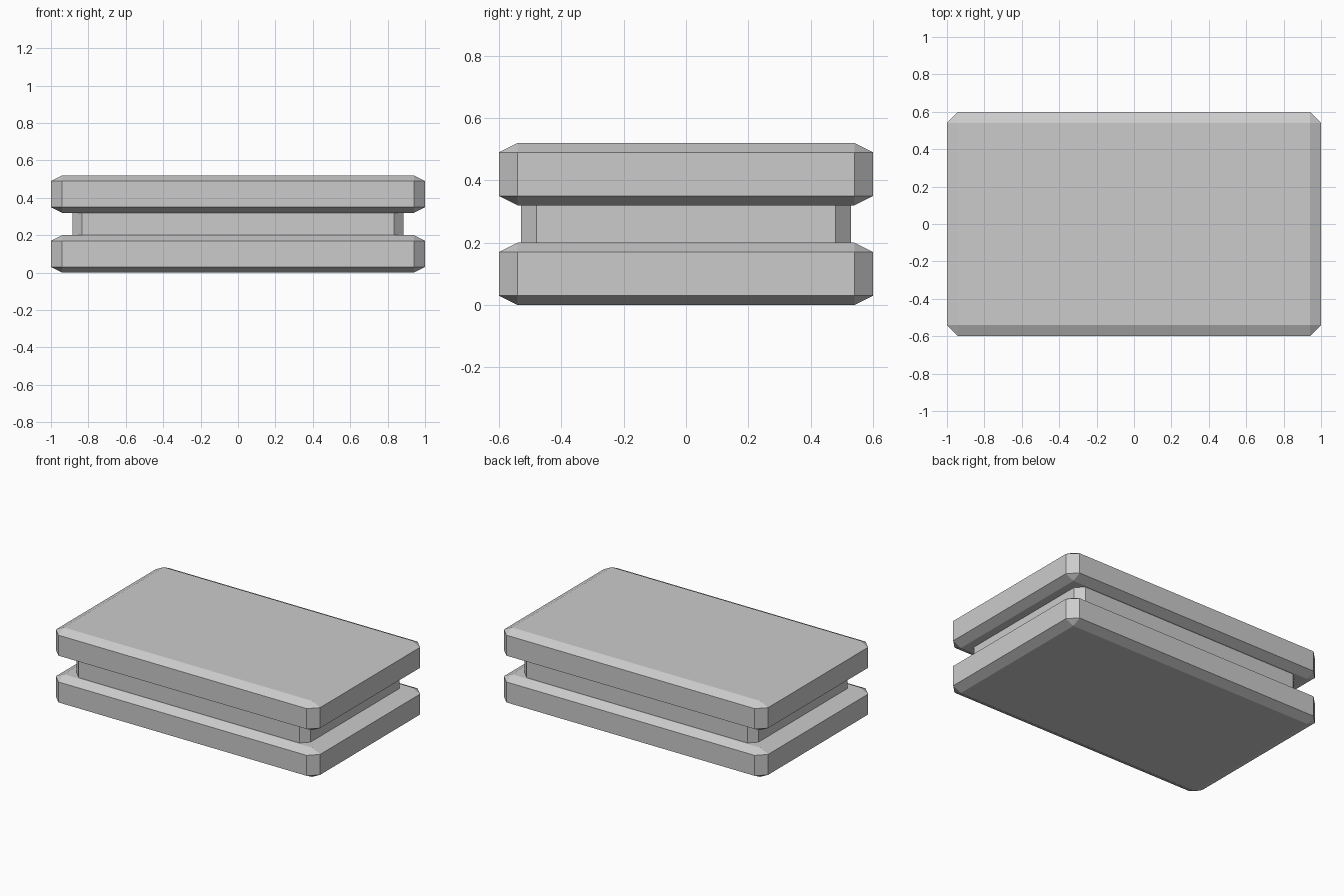
import bpy
import bmesh
from mathutils import Matrix

if "Cube" in bpy.data.objects:
    bpy.data.objects.remove(bpy.data.objects["Cube"])


def chamfered_box(name, size, z_centre, chamfer):
    """Box with single-cut chamfers, half as tall as they are wide."""
    bm = bmesh.new()
    bmesh.ops.create_cube(bm, size=1)
    bmesh.ops.scale(bm, vec=(size[0], size[1], size[2] * 2), verts=bm.verts)
    bmesh.ops.bevel(bm, geom=bm.edges[:], offset=chamfer, offset_type='OFFSET',
                    segments=1, profile=0.5, affect='EDGES')
    bmesh.ops.scale(bm, vec=(1, 1, 0.5), verts=bm.verts)
    bm.transform(Matrix.Translation((0, 0, z_centre)))
    mesh = bpy.data.meshes.new(name)
    bm.to_mesh(mesh)
    bm.free()
    obj = bpy.data.objects.new(name, mesh)
    bpy.context.collection.objects.link(obj)
    return obj


# Matching lower and upper slabs
for name, z in (("lower_slab", 0.10), ("upper_slab", 0.42)):
    chamfered_box(name, (2.0, 1.2, 0.20), z, 0.06)

# Recessed core, its end chamfers sunk into the slabs
chamfered_box("recessed_core", (1.77, 1.06, 0.18), 0.26, 0.05)
